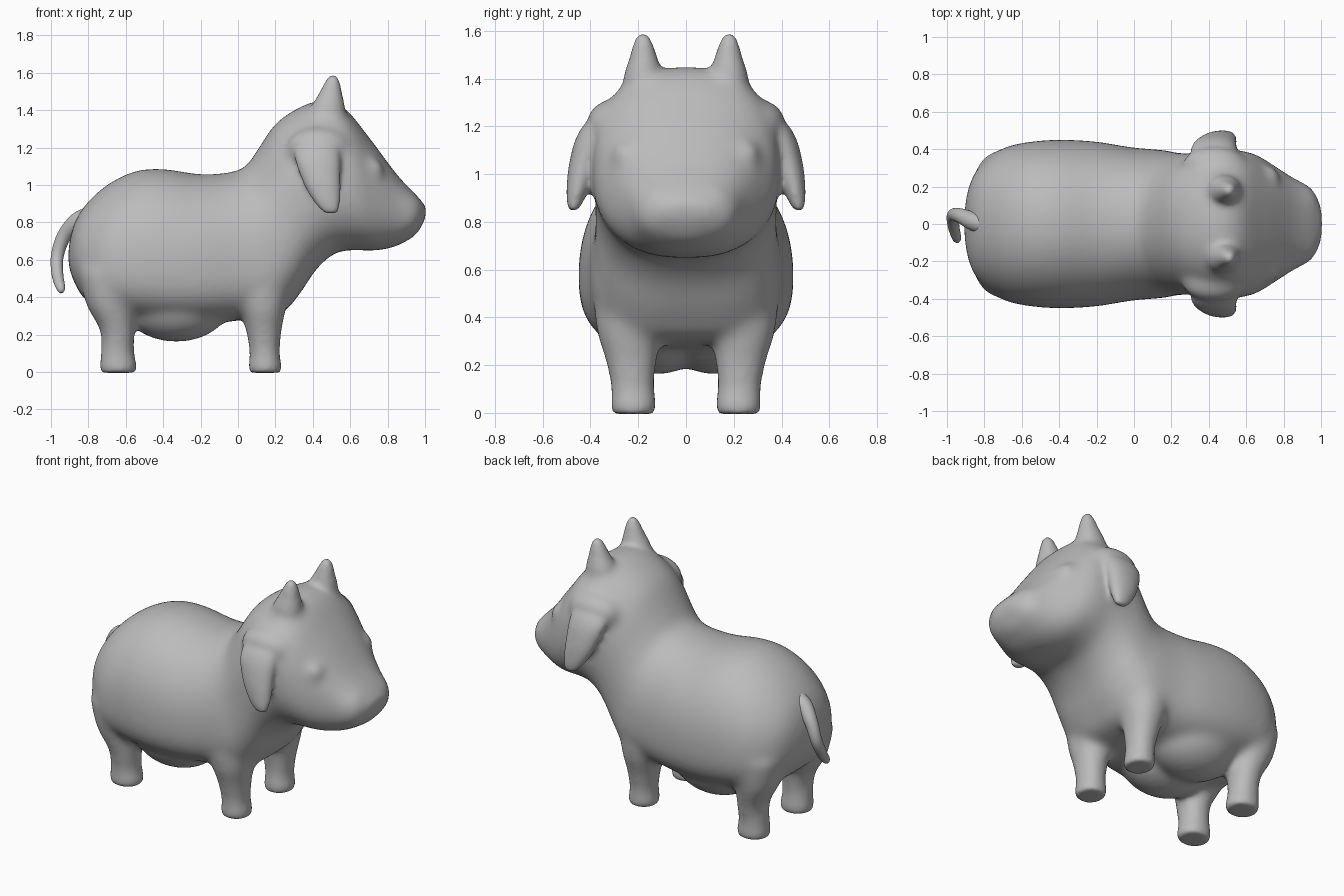
import bpy, bmesh, math
from mathutils import Vector

if "Cube" in bpy.data.objects:
    bpy.data.objects.remove(bpy.data.objects["Cube"])

grey = bpy.data.materials.new("soft grey")
grey.diffuse_color = (0.5, 0.5, 0.5, 1)
grey.use_nodes = True
grey.node_tree.nodes["Principled BSDF"].inputs["Base Color"].default_value = grey.diffuse_color


def spline(rows, steps=6):
    """Catmull-Rom through rows of numbers."""
    out = []
    for i in range(len(rows) - 1):
        p = [rows[max(i - 1, 0)], rows[i], rows[i + 1], rows[min(i + 2, len(rows) - 1)]]
        for s in range(steps):
            t = s / steps
            out.append([0.5 * (2 * b + (c - a) * t + (2 * a - 5 * b + 4 * c - d) * t * t
                               + (3 * b - a - 3 * c + d) * t ** 3) for a, b, c, d in zip(*p)])
    return out + [list(rows[-1])]


def loft(bm, rings):
    """Skin (centre, u axis, v axis, power, sag) rings; sag pulls the sides along -u."""
    n, loops = 64, []
    for c, u, v, power, sag in rings:
        loop = []
        for k in range(n):
            a = 2 * math.pi * k / n
            ca, sa = math.cos(a), math.sin(a)
            f = (abs(ca) ** power + abs(sa) ** power) ** (-1 / power)
            loop.append(bm.verts.new(c + u * (ca * f - sag * sa * sa) + v * sa * f))
        loops.append(loop)
    for a, b in zip(loops, loops[1:]):
        for k in range(n):
            bm.faces.new((a[k], a[(k + 1) % n], b[(k + 1) % n], b[k]))
    bm.faces.new(loops[0][::-1])
    bm.faces.new(loops[-1])


def limb(bm, rows, side=1):
    """Horizontal elliptical rings: x, y, z, x radius, y radius."""
    loft(bm, [(Vector((x, y * side, z)), Vector((rx, 0, 0)), Vector((0, ry, 0)), 2.1, 0)
              for x, y, z, rx, ry in spline(rows)])


def ball(bm, centre, radii):
    made = bmesh.ops.create_uvsphere(bm, u_segments=32, v_segments=20, radius=1)["verts"]
    for v in made:
        v.co = Vector([c + r * q for c, r, q in zip(centre, radii, v.co)])


def finish(name, bm, smooth_steps=0):
    """Make an object; smooth_steps fuses its parts into one soft skin."""
    bmesh.ops.recalc_face_normals(bm, faces=bm.faces[:])
    me = bpy.data.meshes.new(name)
    bm.to_mesh(me)
    bm.free()
    me.materials.append(grey)
    me.shade_smooth()
    ob = bpy.data.objects.new(name, me)
    bpy.context.collection.objects.link(ob)
    if smooth_steps:
        fuse = ob.modifiers.new("fuse", 'REMESH')
        fuse.mode = 'VOXEL'
        fuse.voxel_size = 0.014
        fuse.use_smooth_shade = True
        soften = ob.modifiers.new("soften", 'SMOOTH')
        soften.factor = 0.5
        soften.iterations = smooth_steps
    return ob


bm = bmesh.new()

# Torso, neck and head: top x, top z, bottom x, bottom z, half width, sag
trunk = [
    (-.907, .66, -.907, .57, .08, 0), (-.88, .78, -.88, .49, .21, .1), (-.82, .888, -.82, .39, .315, .2),
    (-.70, 1.0, -.70, .31, .405, .25), (-.55, 1.073, -.55, .28, .44, .25),
    (-.40, 1.085, -.38, .26, .45, .25), (-.20, 1.057, -.20, .26, .44, .25),
    (-.04, 1.068, 0, .275, .41, .25), (.04, 1.10, .22, .31, .395, .25), (.10, 1.18, .32, .405, .38, .2),
    (.20, 1.325, .42, .55, .38, .1), (.33, 1.415, .52, .635, .39, .05), (.45, 1.45, .62, .652, .395, .05),
    (.57, 1.41, .70, .648, .375, .05), (.70, 1.255, .78, .655, .315, .05),
    (.85, 1.055, .86, .678, .245, 0), (.955, .945, .95, .737, .19, 0), (1.01, .88, 1.0, .81, .09, 0)]
rings = []
for tx, tz, bx, bz, w, sag in spline(trunk):
    top, bottom = Vector((tx, 0, tz)), Vector((bx, 0, bz))
    rings.append(((top + bottom) / 2, (top - bottom) / 2, Vector((0, w, 0)), 2.4, sag))
loft(bm, rings)

# Muzzle
ball(bm, (.865, 0, .825), (.125, .22, .13))

front_leg = [(.145, .22, -.005, .08, .085), (.145, .22, .03, .088, .093), (.143, .222, .09, .081, .09),
             (.138, .23, .22, .096, .108), (.13, .238, .35, .128, .138), (.11, .24, .54, .17, .15)]
rear_leg = [(-.64, .22, -.005, .09, .085), (-.64, .22, .03, .098, .093), (-.643, .222, .09, .09, .09),
            (-.645, .23, .22, .093, .108), (-.68, .238, .36, .132, .138), (-.685, .24, .54, .17, .16)]

for s in (-1, 1):
    # Legs, belly halves, eyes, nostril bumps and ear roots
    limb(bm, front_leg, s)
    limb(bm, rear_leg, s)
    ball(bm, (-.33, s * .125, .365), (.29, .235, .205))
    ball(bm, (.72, s * .25, 1.08), (.06, .06, .06))
    ball(bm, (.90, s * .11, .88), (.08, .085, .08))
    ball(bm, (.43, s * .32, 1.20), (.17, .10, .11))
    ball(bm, (.48, s * .178, 1.38), (.10, .09, .09))

# Heavily softened trunk, baked so that crisper parts can be added
blend = finish("soft_trunk", bm, 32)
graph = bpy.context.evaluated_depsgraph_get()
bm = bmesh.new()
bm.from_mesh(blend.evaluated_get(graph).to_mesh())
bpy.data.objects.remove(blend)

for s in (-1, 1):
    # Crisp hooves
    for leg in (front_leg, rear_leg):
        limb(bm, leg[:3] + [(leg[3][0], leg[3][1], .2, .084, .09)], s)
    # Drooping ears
    limb(bm, [(.43, .25, 1.25, .05, .05), (.43, .335, 1.225, .105, .07), (.425, .395, 1.15, .122, .066),
              (.442, .43, 1.04, .106, .06), (.464, .45, .95, .085, .05),
              (.488, .467, .875, .055, .032), (.50, .472, .845, .028, .016)], s)
    # Horns
    limb(bm, [(.48, .18, 1.34, .10, .09), (.483, .178, 1.42, .088, .08), (.495, .178, 1.49, .062, .058),
              (.505, .18, 1.555, .038, .038), (.508, .18, 1.588, .018, .018)], s)

finish("cow_body", bm, 9)

# Tail: x, y, z, radius along a curling path
bm = bmesh.new()
path = spline([(-.79, 0, .825, .06), (-.86, .015, .80, .05), (-.93, .045, .725, .039), (-.966, .045, .62, .034),
               (-.965, -.01, .52, .031), (-.948, -.075, .45, .024), (-.945, -.09, .425, .01)])
rings = []
for i, row in enumerate(path):
    a, b = path[max(i - 1, 0)], path[min(i + 1, len(path) - 1)]
    t = (Vector(b[:3]) - Vector(a[:3])).normalized()
    u = t.cross(Vector((0, 1, 0))).normalized()
    rings.append((Vector(row[:3]), u * row[3], t.cross(u) * row[3], 2, 0))
loft(bm, rings)
finish("tail", bm)
